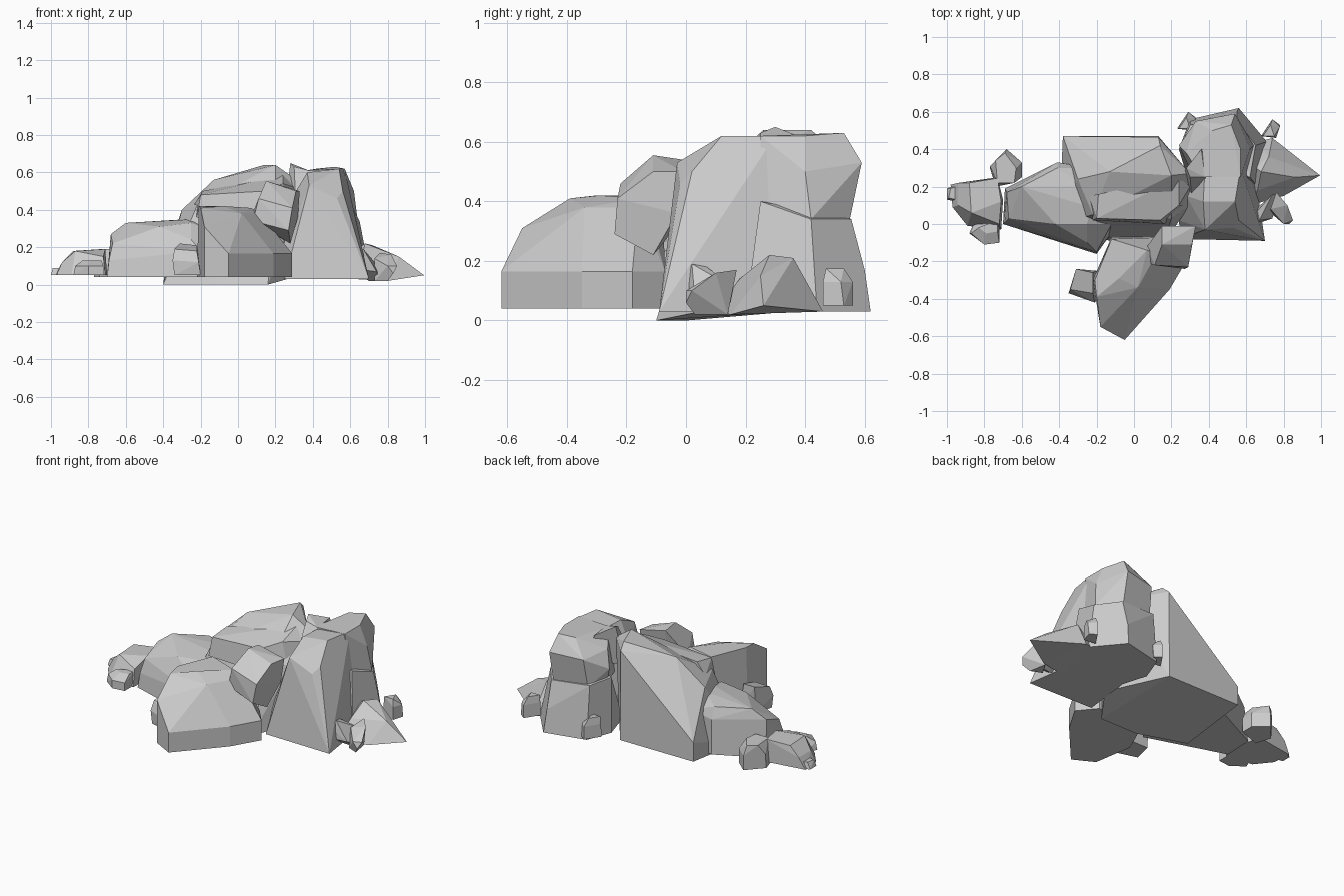
import bpy, bmesh


def rock(name, *layers):
    """Faceted boulder: convex hull of corner groups, each given as (x, y, z) tuples."""
    bm = bmesh.new()
    for layer in layers:
        for p in layer:
            bm.verts.new(p)
    bmesh.ops.convex_hull(bm, input=bm.verts[:])
    loose = [v for v in bm.verts if not v.link_faces]
    bmesh.ops.delete(bm, geom=loose, context='VERTS')
    bmesh.ops.dissolve_limit(bm, angle_limit=0.12, verts=bm.verts[:], edges=bm.edges[:])
    bmesh.ops.recalc_face_normals(bm, faces=bm.faces[:])
    me = bpy.data.meshes.new(name)
    bm.to_mesh(me)
    bm.free()
    bpy.context.collection.objects.link(bpy.data.objects.new(name, me))


def ring(z, *xy):
    return [(x, y, z) for x, y in xy]


# Large central boulder with a sloping back
rock("central_boulder",
     [(-.4, 0, 0), (-.1, -.1, 0), (.16, -.1, 0)],
     ring(.04, (-.38, .47), (.13, .47), (.3, .1)),
     [(-.38, .47, .16), (.13, .465, .6), (.3, .27, .57), (.14, .42, .64), (.2, .26, .64),
      (-.13, .28, .56), (-.3, .24, .4), (-.22, .05, .42), (.2, .03, .43), (.3, .1, .4)])

# Layered slab leaning on its top
rock("upper_slab",
     ring(.36, (-.22, .02), (.16, .0), (.28, .1)),
     [(-.24, .15, .42), (-.2, .03, .48), (-.19, .16, .5), (.14, .02, .5),
      (.24, .1, .54), (.24, .25, .59), (.3, .2, .52)])

# Tilted block wedged at the front
rock("tilted_block",
     [(.07, -.12, .36), (.08, -.21, .34), (.27, -.24, .29), (.28, -.11, .22), (.17, -.06, .28)],
     [(.11, -.22, .46), (.29, -.23, .41), (.15, -.11, .555), (.31, -.11, .5),
      (.15, -.01, .54), (.33, -.01, .5), (.32, -.03, .36)])

# Front boulder: upright base, one broad slanted face, small flat top
rock("front_boulder",
     ring(.04, (-.05, -.62), (.19, -.35), (.29, -.18), (.2, -.07), (-.12, -.07), (-.22, -.3), (-.18, -.55)),
     ring(.165, (-.05, -.62), (.19, -.35), (.29, -.18), (.2, -.07)),
     [(-.18, -.55, .31), (-.2, -.39, .41), (-.21, -.3, .42), (-.08, -.29, .42),
      (-.12, -.08, .42), (.07, -.14, .41), (.12, -.16, .38), (.02, -.34, .38)])
rock("front_side_stone",
     ring(.05, (-.34, -.37), (-.2, -.41), (-.2, -.25), (-.31, -.25)),
     [(-.35, -.37, .13), (-.21, -.42, .12), (-.34, -.35, .19), (-.31, -.24, .22),
      (-.22, -.26, .21), (-.22, -.37, .18)])

# Middle left boulder
rock("left_boulder",
     ring(.04, (-.7, .0), (-.2, -.16), (-.1, -.02), (-.2, .3), (-.41, .33), (-.69, .19)),
     [(-.69, .01, .13), (-.2, -.15, .18), (-.68, .17, .27), (-.67, .03, .22),
      (-.25, -.1, .24), (-.12, 0, .28), (-.24, .3, .27), (-.41, .33, .26)],
     [(-.6, .2, .33), (-.41, .3, .33), (-.27, .2, .35), (-.23, .09, .35),
      (-.25, .0, .33), (-.42, .0, .31)])

# Far left rock with its pebbles
rock("far_left_rock",
     ring(.05, (-.98, .21), (-.73, .25), (-.7, .13), (-.71, -.03), (-.89, -.01), (-.97, .09)),
     [(-.94, .22, .12), (-.88, .22, .18), (-.73, .245, .19), (-.71, .12, .19),
      (-.72, 0, .15), (-.87, .06, .18), (-.94, .1, .12)])
rock("left_tip_pebble",
     ring(.05, (-1, .13), (-1, .19), (-.95, .21), (-.95, .12)),
     ring(.09, (-.99, .14), (-.98, .19), (-.95, .2), (-.95, .13)))
rock("left_front_stone",
     ring(.05, (-.88, -.05), (-.8, -.11), (-.72, -.1), (-.72, .01), (-.85, .02)),
     ring(.1, (-.87, -.05), (-.8, -.11), (-.72, -.1)),
     ring(.13, (-.83, -.02), (-.79, -.05), (-.73, -.04), (-.73, .02)))
rock("left_rear_stone",
     ring(.04, (-.77, .3), (-.68, .4), (-.6, .33), (-.6, .25), (-.74, .2)),
     ring(.13, (-.77, .31), (-.68, .4), (-.6, .33), (-.6, .25)),
     ring(.19, (-.74, .34), (-.69, .38), (-.63, .3), (-.64, .22), (-.73, .22)))

# Tall right crag: front face, rear foot and overhanging rear top
rock("crag_front",
     ring(.03, (.25, -.08), (.7, -.09), (.65, .25), (.3, .35)),
     [(.24, .02, .2), (.56, .02, .5), (.38, -.03, .53), (.53, -.02, .46),
      (.28, .15, .45), (.37, .12, .6), (.54, .12, .62), (.6, .15, .35),
      (.57, .3, .62), (.38, .3, .6), (.64, .15, .2)])
rock("crag_rear_foot",
     ring(.03, (.24, .4), (.3, .56), (.56, .62), (.71, .44), (.66, .2), (.3, .2)),
     [(.24, .4, .38), (.3, .53, .36), (.55, .6, .17), (.55, .555, .34), (.65, .42, .34), (.62, .25, .4)])
rock("crag_rear_top",
     ring(.34, (.27, .4), (.32, .52), (.54, .55), (.64, .42), (.6, .25), (.32, .25)),
     [(.24, .42, .44), (.33, .55, .52), (.54, .59, .53), (.62, .4, .5), (.28, .38, .54), (.36, .25, .61),
      (.42, .5, .62), (.52, .53, .63), (.57, .4, .62), (.57, .25, .62)])
rock("crag_lean_slab",
     [(.25, .25, .4), (.31, .12, .42), (.42, .15, .45), (.4, .42, .45)],
     [(.28, .3, .65), (.3, .25, .63), (.38, .25, .61), (.36, .4, .61)])

# Right hand wedge and small stones
rock("right_wedge",
     [(.995, .26, .05), (.62, .1, .03), (.66, .44, .03), (.74, .46, .03), (.8, .15, .02)],
     [(.65, .3, .2), (.68, .28, .22), (.72, .36, .21), (.86, .25, .15), (.76, .38, .13), (.66, .18, .14)])
rock("right_front_stone",
     [(.65, .0, .08), (.7, .09, .02), (.76, .1, .02), (.63, .06, .06)],
     [(.64, .0, .15), (.67, .02, .19), (.66, .07, .18), (.74, .16, .11), (.77, .15, .06), (.74, .03, .07)])
rock("right_outer_stone",
     ring(.02, (.73, .06), (.8, .03), (.78, .14)),
     [(.83, .0, .06), (.85, .02, .1), (.8, .0, .1), (.82, .1, .16), (.76, .17, .17), (.73, .08, .14)])
for name, x, y in (("rear_right_stone", .73, .51), ("rear_left_stone", .28, .55)):
    rock(name,
         ring(.05, (x - .05, y - .04), (x + .03, y - .05), (x + .05, y + .02), (x + .01, y + .05)),
         ring(.13, (x - .04, y - .03), (x + .03, y - .05), (x + .05, y + .01), (x + .01, y + .05)),
         ring(.175, (x - .04, y - .04), (x + .02, y - .04), (x, y + .02)))
